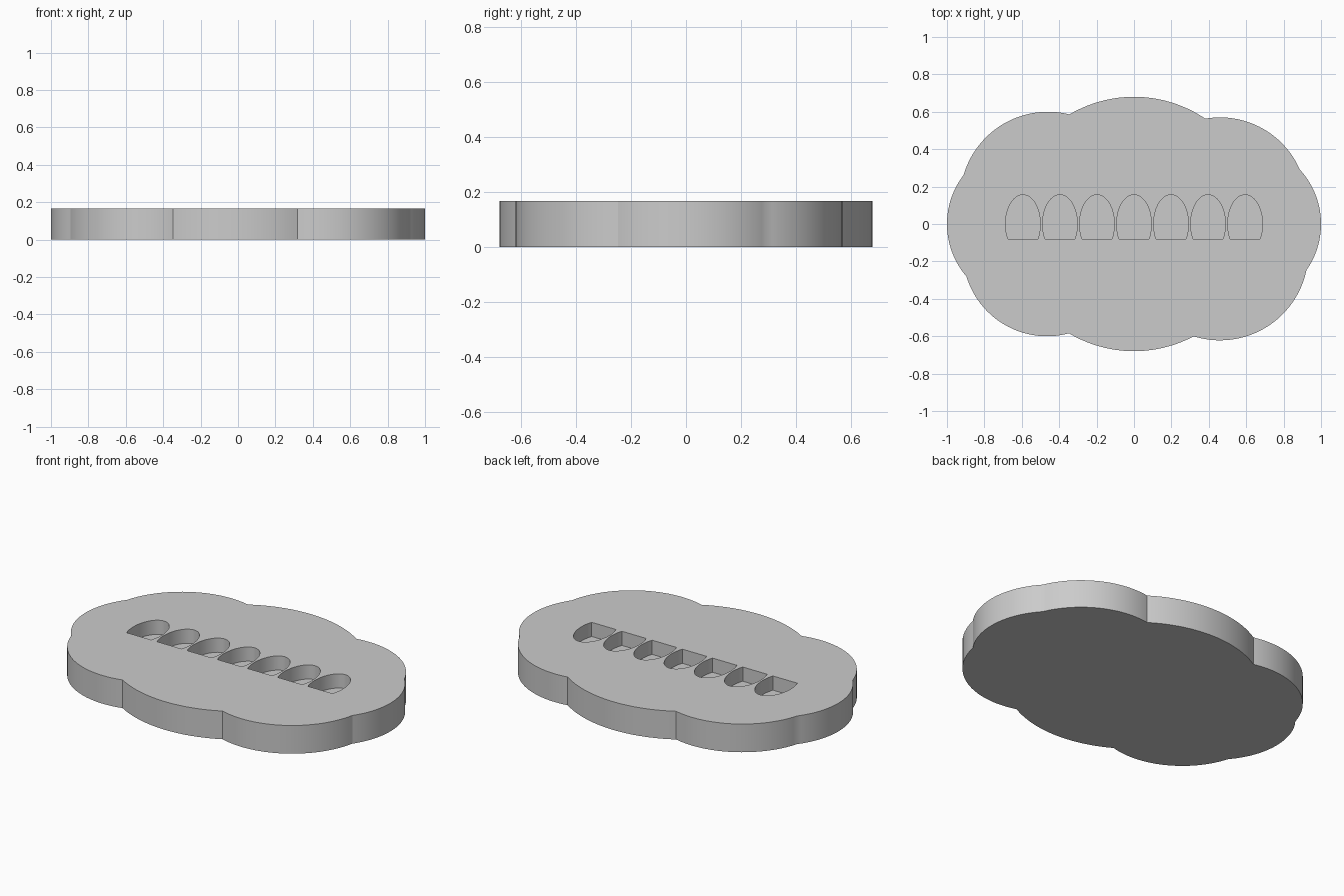
import bpy
import bmesh
import math
from mathutils import Vector
from mathutils.geometry import intersect_sphere_sphere_2d

if "Cube" in bpy.data.objects:
    bpy.data.objects.remove(bpy.data.objects["Cube"], do_unlink=True)

HEIGHT = 0.167
POCKET_FLOOR = 0.083

grey = bpy.data.materials.new("plain grey")
grey.use_nodes = True
color = (0.6, 0.6, 0.6, 1)
grey.diffuse_color = color
grey.node_tree.nodes["Principled BSDF"].inputs["Base Color"].default_value = color


def scalloped_outline(lobes, step=math.radians(3)):
    """Join the outer arcs of neighbouring circles, going counter-clockwise."""
    notches = []
    for i, (c, r) in enumerate(lobes):
        prev_c, prev_r = lobes[i - 1]
        hits = intersect_sphere_sphere_2d(prev_c, prev_r, c, r)
        notches.append(min(hits, key=lambda h: (c - prev_c).cross(h - prev_c)))
    points = []
    for i, (c, r) in enumerate(lobes):
        a = notches[i] - c
        b = notches[(i + 1) % len(lobes)] - c
        start = math.atan2(a.y, a.x)
        sweep = (math.atan2(b.y, b.x) - start) % math.tau
        count = max(2, round(sweep / step))
        for k in range(count):
            t = start + sweep * k / count
            points.append(c + r * Vector((math.cos(t), math.sin(t))))
    return points


def ring(bm, points, z):
    return [bm.verts.new((x, y, z)) for x, y in points]


def wall(bm, lower, upper):
    """Quads between two rings, facing away from a counter-clockwise ring."""
    for i in range(len(lower)):
        bm.faces.new((lower[i - 1], lower[i], upper[i], upper[i - 1]))


bm = bmesh.new()

# Cloud-shaped slab: eight lobes, counter-clockwise from the left side (+x)
lobes = [(Vector((x, y)), r) for x, y, r in (
    (0.57, 0, 0.43), (0.46, 0.105, 0.465), (0, 0, 0.68), (-0.46, 0.13, 0.47),
    (-0.57, 0, 0.43), (-0.465, -0.15, 0.45), (0, 0, 0.68), (0.46, -0.15, 0.472))]
outline = scalloped_outline(lobes)
bottom = ring(bm, outline, 0)
rim = ring(bm, outline, HEIGHT)
wall(bm, bottom, rim)
bm.faces.new(bottom[::-1])

# Row of seven arched pockets: ellipses cut flat at the front
half_width, half_length, flat_y = 0.093, 0.156, -0.08
low = math.asin(flat_y / half_length)
angles = [low + (math.pi - 2 * low) * k / 40 for k in range(41)]
back_edge, front_edge = [], []
for i in range(-3, 4):
    arch = [(0.198 * i + half_width * math.cos(t), half_length * math.sin(t))
            for t in angles]
    floor = ring(bm, arch, POCKET_FLOOR)
    mouth = ring(bm, arch, HEIGHT)
    wall(bm, floor[::-1], mouth[::-1])
    bm.faces.new(floor)
    back_edge += mouth[::-1]
    front_edge += [mouth[-1], mouth[0]]

# Top surface in two halves that meet along the row of pockets
right = max(range(len(rim)), key=lambda i: rim[i].co.x)
rim = rim[right:] + rim[:right]
left = min(range(len(rim)), key=lambda i: rim[i].co.x)
bm.faces.new(rim[:left + 1] + back_edge)
bm.faces.new(rim[left:] + rim[:1] + front_edge[::-1])

mesh = bpy.data.meshes.new("cloud_slab")
bm.to_mesh(mesh)
bm.free()
mesh.materials.append(grey)
slab = bpy.data.objects.new("cloud_slab", mesh)
bpy.context.collection.objects.link(slab)

# Smooth curved walls, crisp rims
bpy.ops.object.select_all(action="DESELECT")
bpy.context.view_layer.objects.active = slab
slab.select_set(True)
bpy.ops.object.shade_smooth_by_angle(angle=math.radians(20))
